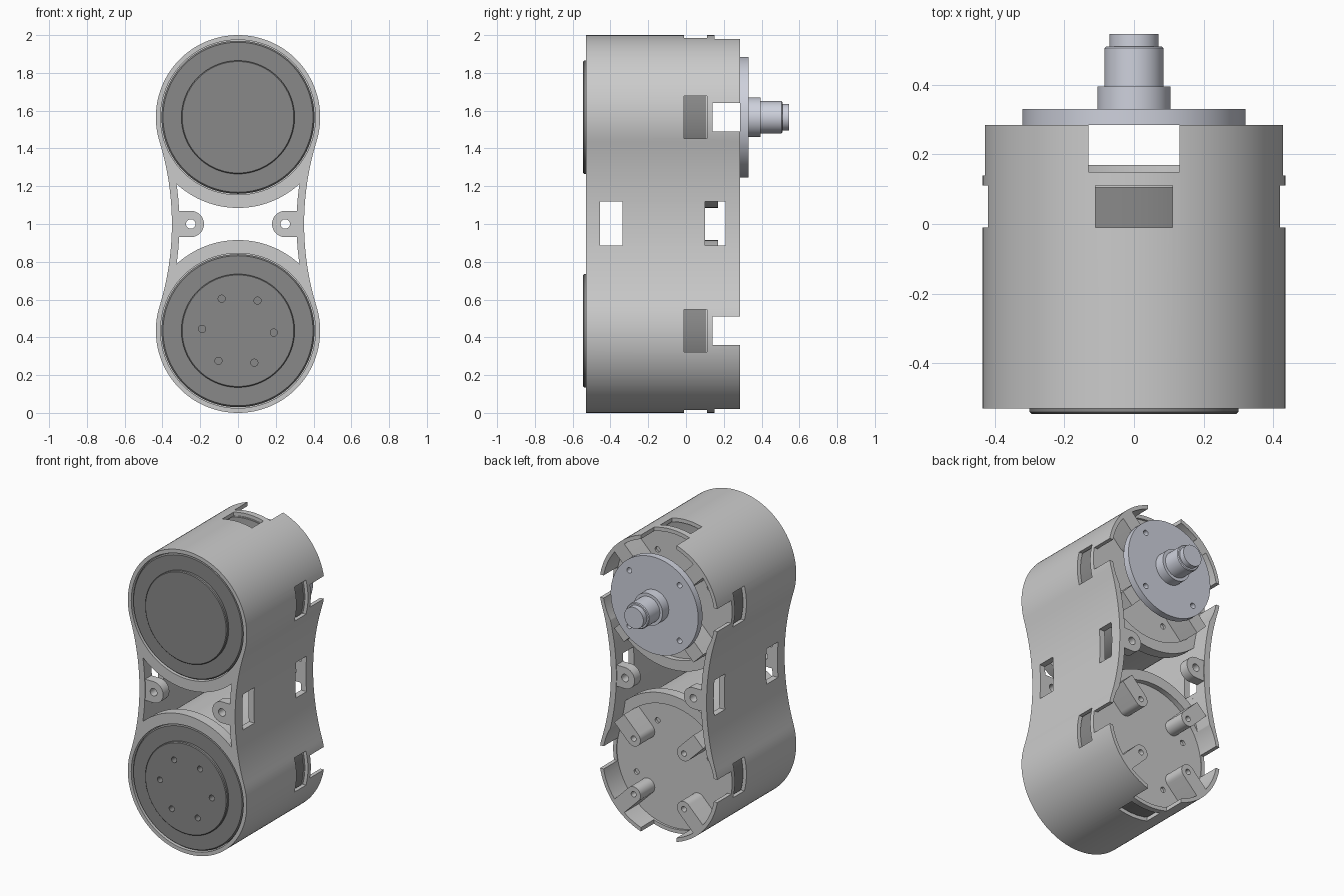
import bpy, bmesh, math

if "Cube" in bpy.data.objects:
    bpy.data.objects.remove(bpy.data.objects["Cube"])

LOW, HIGH = 0.435, 1.565       # drum centres (z)
RAD = 0.435                    # outer drum radius
BX, BR = 1.835, 1.485          # waist arc centre (x) and radius


def material(name, c):
    m = bpy.data.materials.new(name)
    m.diffuse_color = (*c, 1)
    m.use_nodes = True
    m.node_tree.nodes["Principled BSDF"].inputs["Base Color"].default_value = m.diffuse_color
    return m


dark = material("dark_grey", (0.25, 0.25, 0.25))
steel = material("steel", (0.62, 0.64, 0.72))


def prism(name, pts, y0, y1, mat=None):
    """Extrude an xz outline along y."""
    bm = bmesh.new()
    face = bm.faces.new([bm.verts.new((x, y0, z)) for x, z in pts])
    ext = bmesh.ops.extrude_face_region(bm, geom=[face])
    for v in ext["geom"]:
        if isinstance(v, bmesh.types.BMVert):
            v.co.y = y1
    bmesh.ops.recalc_face_normals(bm, faces=bm.faces)
    me = bpy.data.meshes.new(name)
    bm.to_mesh(me)
    bm.free()
    ob = bpy.data.objects.new(name, me)
    bpy.context.collection.objects.link(ob)
    if mat:
        me.materials.append(mat)
    return ob


def circle(x, z, r, n=96):
    return [(x + r * math.cos(2 * math.pi * i / n), z + r * math.sin(2 * math.pi * i / n)) for i in range(n)]


def rect(x0, x1, z0, z1):
    return [(x0, z0), (x1, z0), (x1, z1), (x0, z1)]


def cut(ob, cutter):
    cutter.hide_render = True
    mod = ob.modifiers.new("cut", 'BOOLEAN')
    mod.operation, mod.solver, mod.object = 'DIFFERENCE', 'EXACT', cutter
    bpy.context.view_layer.objects.active = ob
    bpy.ops.object.modifier_apply(modifier=mod.name)
    bpy.data.objects.remove(cutter)


def lathe(name, profile, cz, mat, n=96):
    """Revolve (radius, y) points about the y axis at height cz."""
    bm = bmesh.new()
    rings = [[bm.verts.new((x, y, z)) for x, z in circle(0, cz, r, n)] for r, y in profile]
    for a, b in zip(rings, rings[1:]):
        for i in range(n):
            bm.faces.new((a[i], a[(i + 1) % n], b[(i + 1) % n], b[i]))
    bm.faces.new(rings[0])
    bm.faces.new(rings[-1])
    bmesh.ops.recalc_face_normals(bm, faces=bm.faces)
    me = bpy.data.meshes.new(name)
    bm.to_mesh(me)
    bm.free()
    me.materials.append(mat)
    ob = bpy.data.objects.new(name, me)
    bpy.context.collection.objects.link(ob)
    return ob


def lug(name, cx, cz, ang, r, length, y0, y1, hole):
    """Rounded tab with a screw hole; its straight end points along ang."""
    pts = [(r * math.cos(a), r * math.sin(a)) for a in [math.pi * (0.5 + i / 16) for i in range(17)]]
    pts += [(length, -r), (length, r)]
    c, s = math.cos(ang), math.sin(ang)
    ob = prism(name, [(cx + x * c - z * s, cz + x * s + z * c) for x, z in pts], y0, y1)
    cut(ob, prism("hole", circle(cx, cz, hole, 24), y0 - 0.1, y1 + 0.1))
    return ob


def waist_gap(R):
    """Opening between the drums, bounded by arcs of radius R and the side walls."""
    wall = lambda t: BX - 0.04 - math.sqrt(BR * BR - t * t)
    t = 0
    while math.hypot(wall(t), 0.565 - t) > R:
        t += 0.001
    right = [(wall(-t + 2 * t * i / 16), 1 - t + 2 * t * i / 16) for i in range(17)]
    a = math.atan2(t - 0.565, wall(t))
    top = [(R * math.cos(b), HIGH + R * math.sin(b))
           for b in [a + (-math.pi - 2 * a) * i / 40 for i in range(1, 40)]]
    half = right + top
    return half + [(-x, 2 - z) for x, z in half]


# Housing outline: two drums joined by concave sides
tang = math.atan2(-0.565, BX)
cap = [(RAD * math.cos(a), HIGH + RAD * math.sin(a))
       for a in [tang + (math.pi - 2 * tang) * i / 72 for i in range(73)]]
side_a = math.asin((cap[0][1] - 1) / BR)
side = [(-BX + BR * math.cos(a), 1 + BR * math.sin(a))
        for a in [side_a - 2 * side_a * i / 24 for i in range(1, 24)]]
outline = cap + side + [(-x, 2 - z) for x, z in cap] + [(-x, 2 - z) for x, z in side]
housing = prism("housing", outline, -0.53, 0.285)

# Bores and stepped waist opening
for cz in (LOW, HIGH):
    cut(housing, prism("bore", circle(0, cz, 0.41), -0.7, 0.4))
for R, y0, y1 in ((0.44, -0.46, 0.10), (0.48, -0.6, -0.45), (0.48, 0.09, 0.18), (0.40, 0.17, 0.4)):
    cut(housing, prism("gap", waist_gap(R), y0, y1))

# Windows and rear notches in the drum walls, slots in the waist walls
for cz, up in ((LOW, -1), (HIGH, 1)):
    end = sorted((cz + up * 0.36, cz + up * 0.5))
    cut(housing, prism("window", rect(-0.11, 0.11, *end), -0.01, 0.11))
    cut(housing, prism("notch", rect(-0.13, 0.13, *end), 0.15, 0.4))
    for sx in (-1, 1):
        xs = sorted((sx * 0.34, sx * 0.5))
        cut(housing, prism("window", rect(*xs, cz - 0.113, cz + 0.113), -0.01, 0.11))
        cut(housing, prism("notch", rect(*xs, cz - 0.075, cz + 0.075), 0.14, 0.4))
for sx in (-1, 1):
    xs = sorted((sx * 0.28, sx * 0.45))
    for y0, y1 in ((-0.455, -0.335), (0.1, 0.21)):
        cut(housing, prism("slot", rect(*xs, 0.885, 1.12), y0, y1))

# Screw tabs in the waist, front and rear
for sx, ang in ((-1, math.pi), (1, 0)):
    for nm, y0, y1 in (("front", -0.525, -0.46), ("rear", 0.215, 0.28)):
        lug(nm + "_waist_tab", sx * 0.25, 1, ang, 0.07, 0.075, y0, y1, 0.025)

# Drum inserts, inner floors and mounting posts
for nm, cz in (("lower", LOW), ("upper", HIGH)):
    drum = lathe(nm + "_drum", [(0.405, 0.11), (0.405, -0.515), (0.397, -0.525), (0.3, -0.525),
                                (0.3, -0.54), (0.295, -0.545)], cz, dark)
    if nm == "lower":
        for i in range(6):
            a = math.radians(-3 + 60 * i)
            cut(drum, prism("hole", circle(0.19 * math.cos(a), cz + 0.19 * math.sin(a), 0.019, 20), -0.6, -0.5))
    floor = prism(nm + "_floor", circle(0, cz, 0.412), 0.105, 0.135)
    for i in range(4):
        a = math.radians(45 + 90 * i)
        lug(nm + "_post", 0.26 * math.cos(a), cz + 0.26 * math.sin(a), a, 0.05, 0.15, 0.13, 0.285, 0.018)
        b = a + math.radians(22)
        cut(floor, prism("hole", circle(0.29 * math.cos(b), cz + 0.29 * math.sin(b), 0.018, 20), 0.12, 0.2))

# Rear flange with stepped shaft
flange = lathe("shaft_flange", [(0.32, 0.285), (0.32, 0.33), (0.105, 0.33), (0.105, 0.395), (0.085, 0.395),
                                (0.085, 0.505), (0.08, 0.51), (0.07, 0.51), (0.07, 0.545)], HIGH, steel)
for i in range(4):
    a = math.radians(45 + 90 * i)
    cut(flange, prism("hole", circle(0.26 * math.cos(a), HIGH + 0.26 * math.sin(a), 0.018, 20), 0.2, 0.4))

# Smooth shading with crisp edges
for ob in bpy.context.scene.objects:
    ob.select_set(True)
bpy.context.view_layer.objects.active = housing
bpy.ops.object.shade_smooth_by_angle(angle=math.radians(30))
